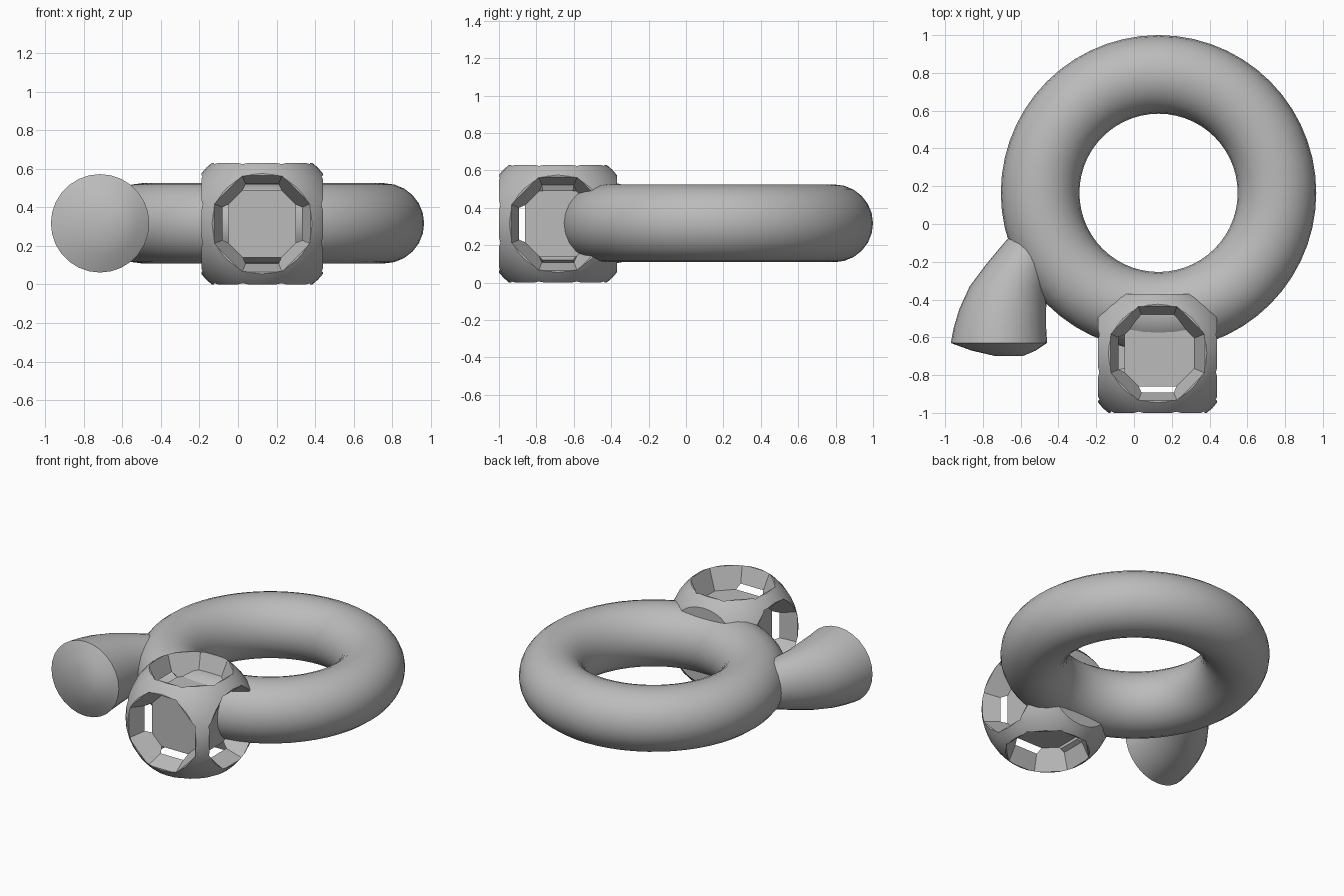
import bpy, bmesh, math
from mathutils import Vector

cube = bpy.data.objects.get("Cube")
if cube:
    bpy.data.objects.remove(cube, do_unlink=True)

MID = 0.317
grey = bpy.data.materials.new("plain grey")
grey.use_nodes = True
grey.diffuse_color = (0.5, 0.5, 0.5, 1)
grey.node_tree.nodes["Principled BSDF"].inputs["Base Color"].default_value = (0.5, 0.5, 0.5, 1)


def make(name, bm):
    """Turn a bmesh into a named object with the grey material."""
    bmesh.ops.recalc_face_normals(bm, faces=bm.faces[:])
    mesh = bpy.data.meshes.new(name)
    bm.to_mesh(mesh)
    bm.free()
    mesh.materials.append(grey)
    obj = bpy.data.objects.new(name, mesh)
    bpy.context.collection.objects.link(obj)
    return obj


def select(obj):
    bpy.ops.object.select_all(action='DESELECT')
    obj.select_set(True)
    bpy.context.view_layer.objects.active = obj


def smooth(obj, degrees):
    select(obj)
    bpy.ops.object.shade_smooth_by_angle(angle=math.radians(degrees))


# Large ring
bpy.ops.mesh.primitive_torus_add(location=(0.13, 0.165, MID), major_radius=0.627,
                                 minor_radius=0.208, major_segments=56, minor_segments=24)
ring = bpy.context.object
ring.name = "ring"
ring.data.materials.append(grey)
smooth(ring, 40)

# Block: a ball trimmed flat on six sides
HALF = 0.315
center = Vector((0.125, -0.685, HALF))
bm = bmesh.new()
bmesh.ops.create_uvsphere(bm, u_segments=32, v_segments=20, radius=0.41)
for axis in range(3):
    for side in (-1, 1):
        normal = Vector((0, 0, 0))
        normal[axis] = side
        cut = bmesh.ops.bisect_plane(bm, geom=bm.verts[:] + bm.edges[:] + bm.faces[:],
                                     plane_co=normal * HALF, plane_no=normal, clear_outer=True)
        edges = [e for e in cut["geom_cut"] if isinstance(e, bmesh.types.BMEdge)]
        bmesh.ops.contextual_create(bm, geom=edges)
bmesh.ops.translate(bm, verts=bm.verts[:], vec=center)
block = make("hollow_block", bm)

# Tapered octagonal pockets in the five open sides
DEPTH = 0.14
for direction in ((0, -1, 0), (1, 0, 0), (-1, 0, 0), (0, 0, 1), (0, 0, -1)):
    out = Vector(direction)
    bm = bmesh.new()
    bmesh.ops.create_cone(bm, cap_ends=True, segments=8, radius1=0.21,
                          radius2=0.279, depth=DEPTH + 0.02)
    for v in bm.verts:
        v.co.xy = (v.co.x * math.cos(math.pi / 8) - v.co.y * math.sin(math.pi / 8),
                   v.co.x * math.sin(math.pi / 8) + v.co.y * math.cos(math.pi / 8))
    # Turn the cone with quarter turns so its flats line up with the block
    if out.x:
        for v in bm.verts:
            v.co = (v.co.z * out.x, v.co.x, v.co.y)
    elif out.y:
        for v in bm.verts:
            v.co = (v.co.x, v.co.z * out.y, v.co.y)
    else:
        for v in bm.verts:
            v.co.z *= out.z
    bmesh.ops.translate(bm, verts=bm.verts[:], vec=center + out * (HALF + 0.01 - DEPTH / 2))
    cutter = make("pocket_cutter", bm)
    cutter.hide_render = True
    mod = block.modifiers.new("pocket", 'BOOLEAN')
    mod.operation = 'DIFFERENCE'
    mod.solver = 'EXACT'
    mod.object = cutter
    select(block)
    bpy.ops.object.modifier_apply(modifier=mod.name)
    bpy.data.objects.remove(cutter, do_unlink=True)
smooth(block, 25)

# Curved horn with a shallow domed end: (y, centre x, radius)
sections = [(0.0, -0.5, 0.1), (-0.12, -0.555, 0.15), (-0.22, -0.61, 0.178),
            (-0.33, -0.665, 0.205), (-0.45, -0.695, 0.23), (-0.55, -0.71, 0.245),
            (-0.63, -0.715, 0.255), (-0.67, -0.69, 0.17), (-0.7, -0.66, 0.07)]
SIDES = 28
bm = bmesh.new()
loops = []
for y, x, r in sections:
    loops.append([bm.verts.new((x + r * math.cos(a), y, MID + r * math.sin(a)))
                  for a in (2 * math.pi * i / SIDES for i in range(SIDES))])
for a, b in zip(loops, loops[1:]):
    for i in range(SIDES):
        j = (i + 1) % SIDES
        bm.faces.new((a[i], a[j], b[j], b[i]))
bm.faces.new(loops[0])
bm.faces.new(loops[-1])
smooth(make("horn", bm), 35)
